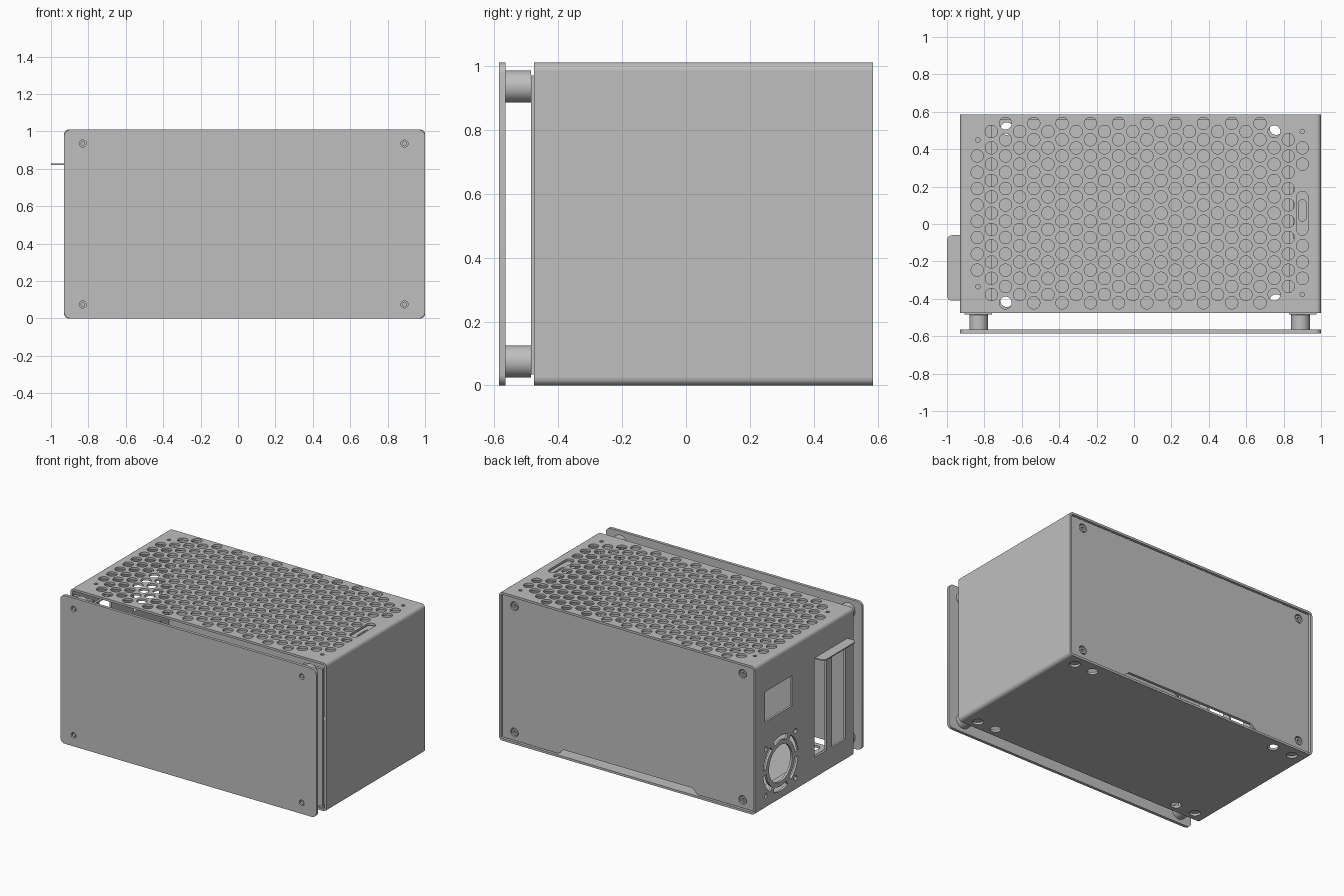
import bpy, bmesh
from math import pi, sin, cos, radians
from mathutils import Matrix

if "Cube" in bpy.data.objects:
    bpy.data.objects.remove(bpy.data.objects["Cube"])

grey = bpy.data.materials.new("metal_grey")
grey.use_nodes = True
grey.diffuse_color = (0.52, 0.52, 0.52, 1)
grey.node_tree.nodes["Principled BSDF"].inputs["Base Color"].default_value = (0.52, 0.52, 0.52, 1)
parts = []

# Planes in which flat outlines are drawn: normal axis -> local frame
FRAMES = {
    "z": Matrix.Identity(4),
    "y": Matrix(((1, 0, 0, 0), (0, 0, -1, 0), (0, 1, 0, 0), (0, 0, 0, 1))),
    "x": Matrix(((0, 0, 1, 0), (1, 0, 0, 0), (0, 1, 0, 0), (0, 0, 0, 1))),
}


def arc(cx, cy, r, start, end, n):
    return [(cx + r * cos(start + (end - start) * i / n),
             cy + r * sin(start + (end - start) * i / n)) for i in range(n + 1)]


def circle(cx, cy, r, n=20):
    return arc(cx, cy, r, 0, 2 * pi, n)[:-1]


def rect(x0, x1, y0, y1, r=0.0):
    if not r:
        return [(x0, y0), (x1, y0), (x1, y1), (x0, y1)]
    centres = [(x1 - r, y1 - r), (x0 + r, y1 - r), (x0 + r, y0 + r), (x1 - r, y0 + r)]
    return [p for i, c in enumerate(centres)
            for p in arc(*c, r, i * pi / 2, (i + 1) * pi / 2, 6)]


def ring_slot(cx, cy, r0, r1, a0, a1, n=8):
    return arc(cx, cy, r1, a0, a1, n) + arc(cx, cy, r0, a1, a0, n)


def plate(name, axis, lo, hi, outline, holes=()):
    """Sheet spanning lo..hi along an axis, with holes cut through it."""
    curve = bpy.data.curves.new(name, "CURVE")
    curve.dimensions, curve.fill_mode = "2D", "BOTH"
    curve.extrude = (hi - lo) / 2
    for loop in [outline, *holes]:
        spline = curve.splines.new("POLY")
        spline.points.add(len(loop) - 1)
        for point, (a, b) in zip(spline.points, loop):
            point.co = (a, b, 0, 1)
        spline.use_cyclic_u = True
    temp = bpy.data.objects.new(name + "_outline", curve)
    bpy.context.collection.objects.link(temp)
    graph = bpy.context.evaluated_depsgraph_get()
    mesh = bpy.data.meshes.new_from_object(temp.evaluated_get(graph))
    bpy.data.objects.remove(temp)
    bpy.data.curves.remove(curve)
    bm = bmesh.new()
    bm.from_mesh(mesh)
    bmesh.ops.remove_doubles(bm, verts=bm.verts, dist=1e-5)
    offset = Matrix.Translation([(lo + hi) / 2 if a == axis else 0 for a in "xyz"])
    bm.transform(offset @ FRAMES[axis])
    bmesh.ops.recalc_face_normals(bm, faces=bm.faces)
    bm.to_mesh(mesh)
    bm.free()
    mesh.name = name
    mesh.materials.clear()
    mesh.materials.append(grey)
    obj = bpy.data.objects.new(name, mesh)
    bpy.context.collection.objects.link(obj)
    parts.append(obj)
    return obj


# Case limits, wall thickness and edge rounding
L, R, F, B, H = -0.93, 1.0, -0.475, 0.585, 1.01
T, RAD = 0.015, 0.025
SCREW_X, SCREW_Z = (-0.83, 0.89), (0.075, 0.935)
screws = [(x, z) for x in SCREW_X for z in SCREW_Z]

# Perforated top: staggered columns of vents, shortened at both ends
PITCH, COL = 0.0872, 0.0756
vents = []
limits = {-2: (2, 9), 20: (1, 10), 21: (1, 9)}
for col in range(-2, 22):
    odd = col % 2
    first, last = limits.get(col, (0, 10 if odd else 11))
    for k in range(first, last + 1):
        if col == 21 and 3 <= k <= 6:
            continue
        vents.append(circle(-0.687 + col * COL, 0.538 - (k + odd / 2) * PITCH, 0.033, 18))
small = [(-0.835, 0.45), (-0.835, -0.335), (0.9, 0.495), (0.9, -0.377)]
vents += [circle(x, y, 0.012, 12) for x, y in small]
vents.append(rect(0.87, 0.93, -0.06, 0.174, 0.029))
plate("top_panel", "z", H - T, H, rect(L + RAD, R - RAD, F, B), vents)
plate("switch_plate", "z", H - 0.045, H - 0.03, rect(0.85, 0.95, -0.08, 0.195),
      [rect(0.88, 0.92, 0.015, 0.13, 0.019)])

# Bottom with paired foot holes
feet = [circle(x, y, 0.034) for x in (-0.83, -0.68, 0.76, 0.9) for y in (-0.41, 0.51)]
plate("bottom_panel", "z", 0, T, rect(L + RAD, R - RAD, F, B), feet)

# Plain side
plate("left_side_panel", "x", R - T, R, rect(F, B, RAD, H - RAD))

# Side with power socket, fan grille and two expansion slots
FAN_Y, FAN_Z = 0.31, 0.25
cuts = [rect(0.185, 0.48, 0.595, 0.8), circle(FAN_Y, FAN_Z, 0.125, 32),
        rect(-0.185, -0.055, 0.15, 0.815), rect(-0.39, -0.245, 0.15, 0.815)]
for i in range(6):
    a = radians(60 * i + 6)
    cuts.append(ring_slot(FAN_Y, FAN_Z, 0.155, 0.188, a, a + radians(48)))
cuts += [circle(FAN_Y + dy, FAN_Z + dz, 0.016, 12)
         for dy in (-0.16, 0.16) for dz in (-0.16, 0.16)]
plate("right_side_panel", "x", L, L + T, rect(F, B, RAD, H - RAD), cuts)

# Rounded long edges of the case
corners = [(R - RAD, H - RAD), (L + RAD, H - RAD), (L + RAD, RAD), (R - RAD, RAD)]
for i, (x, z) in enumerate(corners):
    plate("case_edge", "y", F, B,
          ring_slot(x, z, RAD - T, RAD, i * pi / 2, (i + 1) * pi / 2, 6))

# Folded bracket tab above the expansion slots
tab = rect(-1.0, L + 0.03, -0.41, -0.06, 0.028)
plate("bracket_tab", "z", 0.82, 0.828, tab)

# Recessed back panel with a cable notch along its lower edge
G = T + 0.005
back = [(L + G, G), (-0.49, G), (-0.45, G + 0.035), (0.52, G + 0.035), (0.56, G),
        (R - G, G), (R - G, H - G), (L + G, H - G)]
plate("back_panel", "y", 0.555, 0.575, back, [circle(x, z, 0.029) for x, z in screws])
for x, z in screws:
    plate("back_screw", "y", 0.55, 0.572, circle(x, z, 0.023), [circle(x, z, 0.011, 6)])
    plate("back_screw_seat", "y", 0.545, 0.555, circle(x, z, 0.035))

# Front mounting strips and the floor rails behind them
for name, x0, x1 in (("right", -0.905, -0.76), ("left", 0.83, 0.975)):
    plate(name + "_mounting_strip", "y", -0.485, -0.465, rect(x0, x1, 0.035, 0.97))
    plate(name + "_floor_rail", "z", T, T + 0.015, rect(x0, x1, -0.465, 0.555))

# Stand-off posts carrying the front cover
for x, z in screws:
    post = plate("standoff_post", "y", -0.565, -0.485, circle(x, z, 0.05, 40))
    bevel = post.modifiers.new("soft_rim", "BEVEL")
    bevel.width, bevel.segments, bevel.limit_method = 0.005, 2, "ANGLE"
    plate("front_screw", "y", -0.58, -0.565, circle(x, z, 0.012, 16))
plate("front_cover", "y", -0.585, -0.565, rect(L, R, 0, H, 0.035),
      [circle(x, z, 0.019) for x, z in screws])

# Smooth the round surfaces, keep the sheet edges crisp
bpy.ops.object.select_all(action="DESELECT")
for obj in parts:
    obj.select_set(True)
bpy.context.view_layer.objects.active = parts[0]
bpy.ops.object.shade_smooth_by_angle(angle=radians(30))
